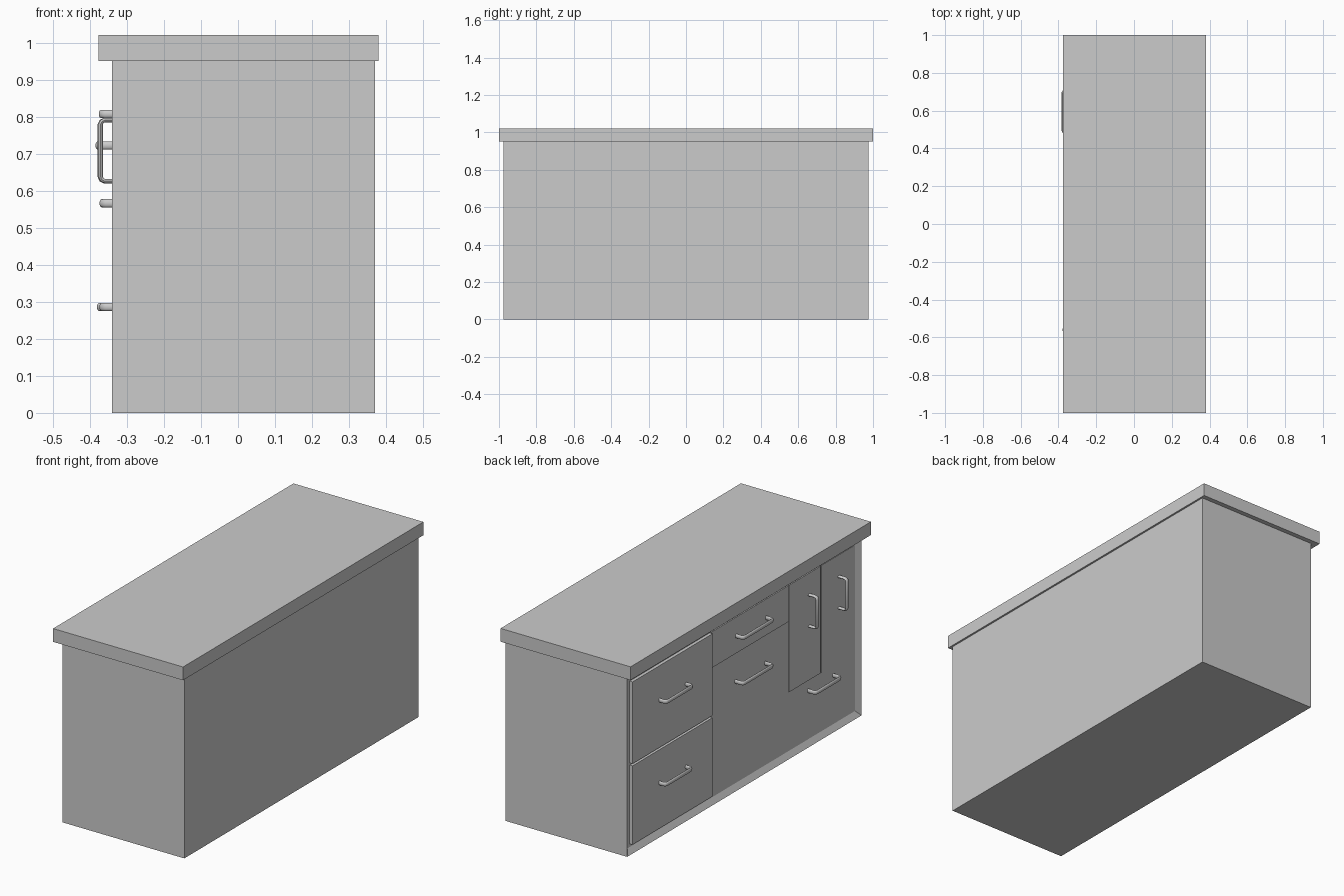
import bpy, bmesh, math
from mathutils import Vector

if "Cube" in bpy.data.objects:
    bpy.data.objects.remove(bpy.data.objects["Cube"])

FRONT = -0.34          # plane of the cabinet face (faces -x)
RECESS = 0.018         # depth of the framed opening
FLOOR = FRONT + RECESS


def finish(bm, name):
    bmesh.ops.recalc_face_normals(bm, faces=bm.faces)
    me = bpy.data.meshes.new(name)
    bm.to_mesh(me)
    bm.free()
    ob = bpy.data.objects.new(name, me)
    bpy.context.collection.objects.link(ob)
    return ob


def box_bm(lo, hi):
    bm = bmesh.new()
    bmesh.ops.create_cube(bm, size=1)
    for v in bm.verts:
        v.co = Vector([lo[i] if v.co[i] < 0 else hi[i] for i in range(3)])
    return bm


# Cabinet body with a framed recess in its drawer side
bm = box_bm((FRONT, -0.975, 0), (0.37, 0.975, 0.95))
bm.normal_update()
face = min(bm.faces, key=lambda f: f.calc_center_median().x)
bmesh.ops.inset_region(bm, faces=[face], thickness=0.042, depth=0)
for v in face.verts:
    v.co.x = FLOOR
finish(bm, "cabinet_body")

# Overhanging worktop
finish(box_bm((-0.377, -1, 0.95), (0.38, 1, 1.02)), "worktop")


def panel(name, y0, y1, z0, z1, thick):
    finish(box_bm((FLOOR - thick, y0, z0), (FLOOR + 0.005, y1, z1)), name)


# Drawer and door fronts
panel("left_upper_drawer", 0.263, 0.928, 0.472, 0.903, 0.017)
panel("left_lower_drawer", 0.263, 0.928, 0.046, 0.461, 0.017)
panel("middle_upper_drawer", -0.386, 0.258, 0.715, 0.905, 0.005)
panel("narrow_door_inner", -0.654, -0.391, 0.342, 0.905, 0.005)
panel("narrow_door_outer", -0.93, -0.662, 0.342, 0.905, 0.003)


def handle(name, y, z, length, tip, base, vertical=False):
    """U-shaped pull: an oval section swept along a bent path."""
    h, t = length / 2, 0.006
    out = tip + t
    r = 0.012
    half = [(h, base), (h, out + r), (h - r * 0.3, out + r * 0.3), (h - r, out)]
    path = [Vector(p) for p in half] + [Vector((-u, x)) for u, x in reversed(half)]
    bm = bmesh.new()
    rings = []
    for i, p in enumerate(path):
        d = (path[min(i + 1, len(path) - 1)] - path[max(i - 1, 0)]).normalized()
        n = Vector((-d.y, d.x))
        ring = []
        for k in range(12):
            a = math.tau * k / 12
            q = p + n * t * math.cos(a)
            w = 0.011 * math.sin(a)
            co = (q.y, y + w, z + q.x) if vertical else (q.y, y + q.x, z + w)
            ring.append(bm.verts.new(co))
        rings.append(ring)
    for a, b in zip(rings, rings[1:]):
        for k in range(12):
            bm.faces.new((a[k], a[k - 1], b[k - 1], b[k]))
    bm.faces.new(rings[0])
    bm.faces.new(rings[-1])
    ob = finish(bm, name)
    bpy.context.view_layer.objects.active = ob
    ob.select_set(True)
    bpy.ops.object.shade_smooth_by_angle(angle=math.radians(50))
    ob.select_set(False)


# Pull handles
handle("left_upper_handle", 0.595, 0.722, 0.22, -0.385, FRONT + 0.003)
handle("left_lower_handle", 0.595, 0.286, 0.22, -0.381, FRONT + 0.003)
handle("middle_upper_handle", -0.075, 0.807, 0.25, -0.376, FLOOR)
handle("middle_lower_handle", -0.075, 0.566, 0.25, -0.374, FLOOR)
handle("right_lower_handle", -0.66, 0.286, 0.21, -0.374, FLOOR)
handle("inner_door_handle", -0.56, 0.708, 0.165, -0.379, FLOOR, True)
handle("outer_door_handle", -0.81, 0.708, 0.165, -0.377, FLOOR, True)
